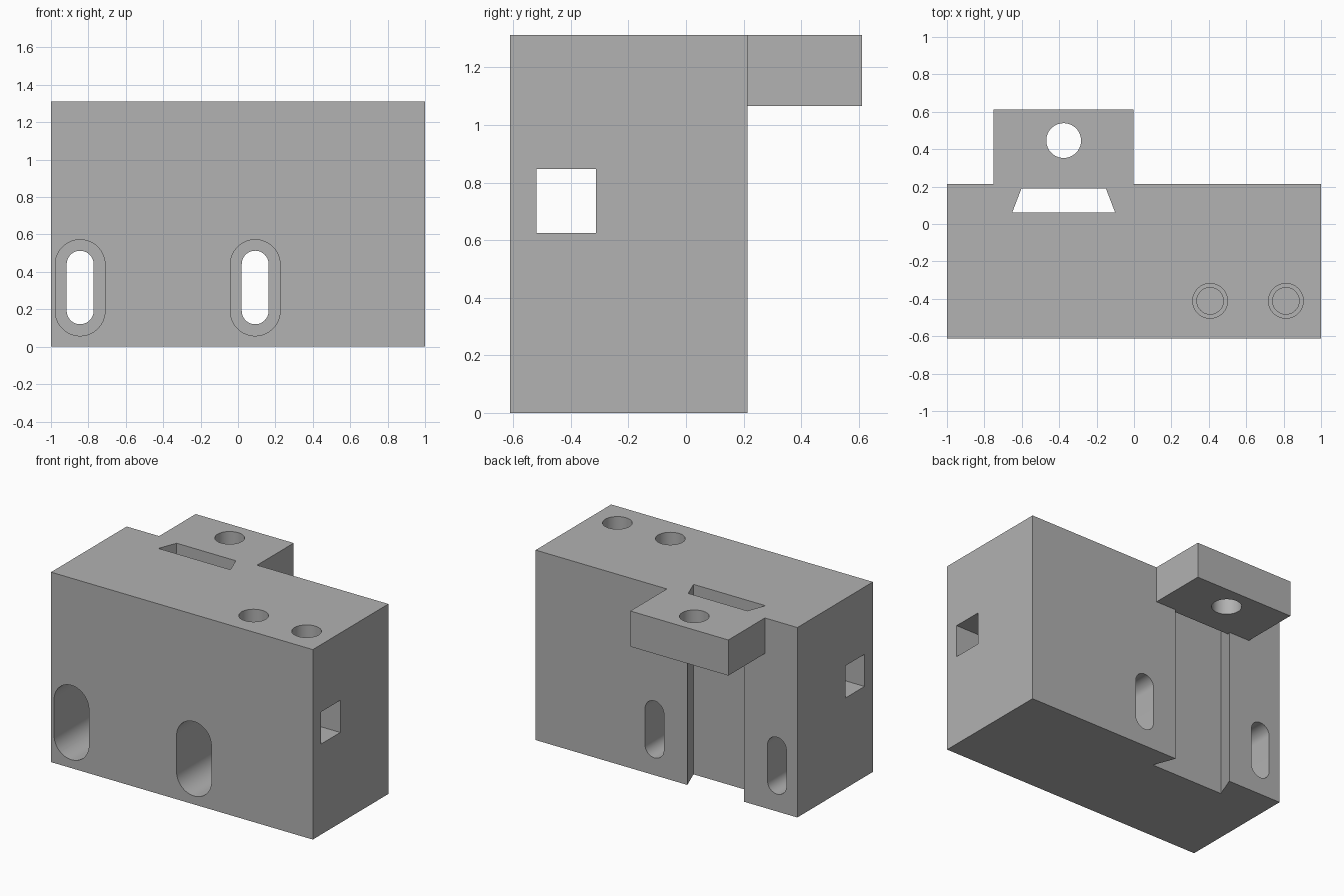
import bpy, bmesh, math

cube = bpy.data.objects.get("Cube")
if cube:
    bpy.data.objects.remove(cube, do_unlink=True)

# Single plain grey
grey = bpy.data.materials.new("plain_grey")
grey.use_nodes = True
colour = (0.445, 0.445, 0.445, 1)
grey.diffuse_color = colour
grey.node_tree.nodes["Principled BSDF"].inputs["Base Color"].default_value = colour

TOP, FRONT, BACK, TAB_BACK = 1.312, -0.612, 0.213, 0.612
TAB_LOW, OVER = 1.066, 0.1


def prism(name, profile, low, high, axis="z"):
    """Extrude a 2D profile along z (xy profile) or along y (xz profile)."""
    def place(p, t):
        return (p[0], p[1], t) if axis == "z" else (p[0], t, p[1])
    bm = bmesh.new()
    a = [bm.verts.new(place(p, low)) for p in profile]
    b = [bm.verts.new(place(p, high)) for p in profile]
    bm.faces.new(a)
    bm.faces.new(b)
    for i in range(len(a)):
        j = (i + 1) % len(a)
        bm.faces.new((a[i], a[j], b[j], b[i]))
    bmesh.ops.recalc_face_normals(bm, faces=bm.faces)
    mesh = bpy.data.meshes.new(name)
    bm.to_mesh(mesh)
    bm.free()
    mesh.materials.append(grey)
    obj = bpy.data.objects.new(name, mesh)
    bpy.context.collection.objects.link(obj)
    return obj


def rect(x0, x1, y0, y1):
    return [(x0, y0), (x1, y0), (x1, y1), (x0, y1)]


def circle(x, y, r, n=64):
    return [(x + r * math.cos(math.tau * i / n), y + r * math.sin(math.tau * i / n))
            for i in range(n)]


def slot(x, z0, z1, r, n=32):
    """Upright rounded slot outline."""
    arc = [math.pi * i / n for i in range(n + 1)]
    upper = [(x + r * math.cos(t), z1 - r + r * math.sin(t)) for t in arc]
    lower = [(x - r * math.cos(t), z0 + r - r * math.sin(t)) for t in arc]
    return upper + lower


body = prism("mounting_block", rect(-1, 1, FRONT, BACK), 0, TOP)


def combine(tool, operation="DIFFERENCE"):
    mod = body.modifiers.new(tool.name, "BOOLEAN")
    mod.operation = operation
    mod.solver = "EXACT"
    mod.object = tool
    bpy.context.view_layer.objects.active = body
    bpy.ops.object.modifier_apply(modifier=mod.name)
    bpy.data.objects.remove(tool, do_unlink=True)


# Dovetail channel down the back, flaring inwards
mid, inner_y = -0.376, 0.062
flare, wide = 0.385, 0.275
outer_y = BACK + OVER
narrow = wide - flare * (outer_y - inner_y)
combine(prism("dovetail_cutter",
              [(mid - wide, inner_y), (mid + wide, inner_y),
               (mid + narrow, outer_y), (mid - narrow, outer_y)], -OVER, TOP + OVER))

# Rear tab, closing the mouth of the channel at the top
combine(prism("rear_tab", rect(-0.752, -0.003, 0.19, TAB_BACK), TAB_LOW, TOP), "UNION")
combine(prism("tab_hole_cutter", circle(-0.376, 0.446, 0.093), TAB_LOW - OVER, TOP + OVER))

# Counterbored slots from front to back
for x in (-0.844, 0.092):
    combine(prism("slot_cutter", slot(x, 0.12, 0.513, 0.072), FRONT - OVER, BACK + OVER, "y"))
    combine(prism("slot_recess_cutter", slot(x, 0.058, 0.572, 0.133), FRONT - OVER, -0.1, "y"))

# Square passage from side to side
combine(prism("passage_cutter", rect(-1 - OVER, 1 + OVER, -0.52, -0.312), 0.625, 0.847))

# Stepped holes from the top into the passage
for x in (0.407, 0.812):
    combine(prism("bore_cutter", circle(x, -0.411, 0.071), 0.75, TOP + OVER))
    combine(prism("counterbore_cutter", circle(x, -0.411, 0.093), 1.0, TOP + OVER))

bpy.ops.object.select_all(action="DESELECT")
body.select_set(True)
bpy.context.view_layer.objects.active = body
bpy.ops.object.shade_smooth_by_angle(angle=math.radians(30))
